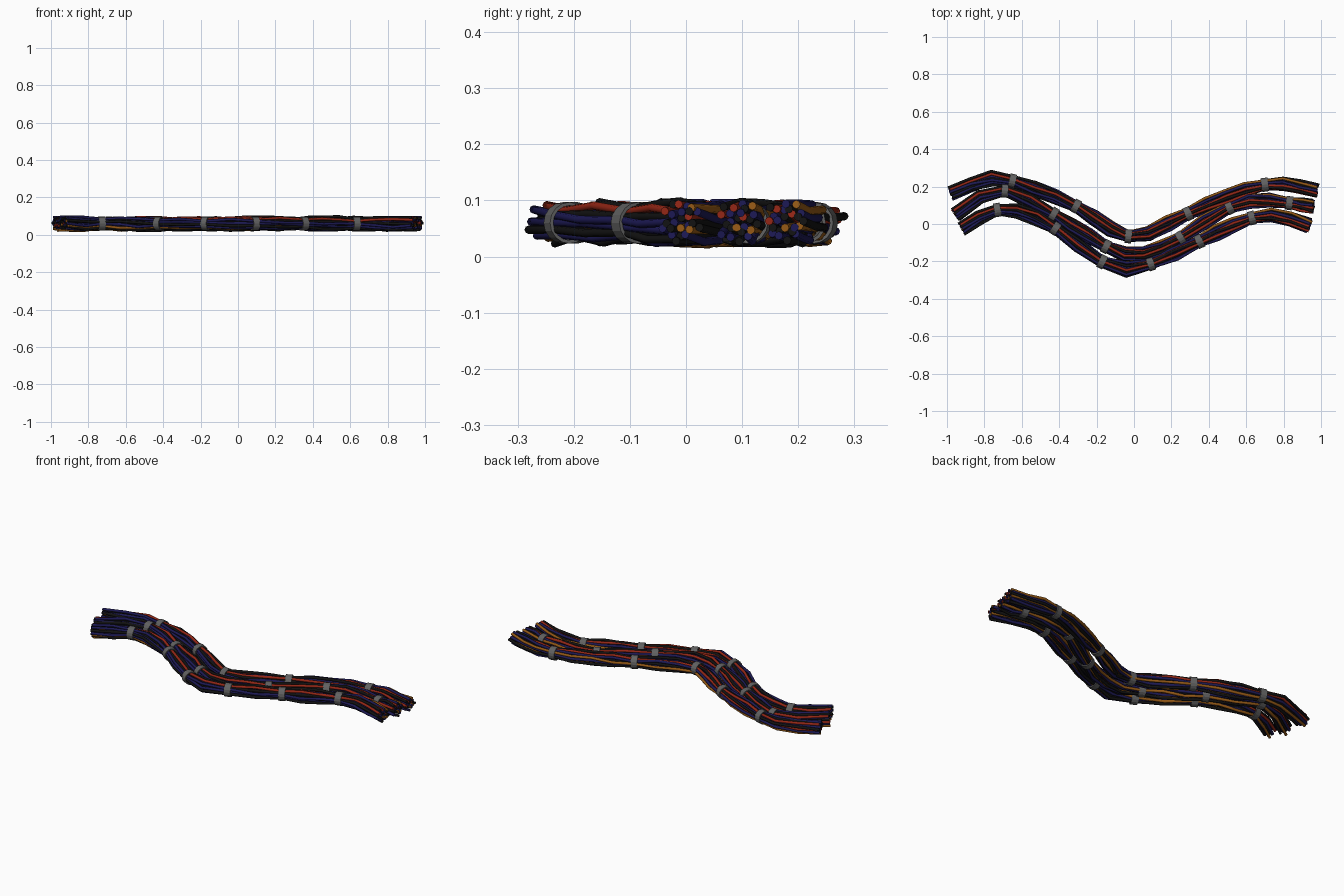
import bpy, bmesh, math, random
from mathutils import Vector

if "Cube" in bpy.data.objects:
    bpy.data.objects.remove(bpy.data.objects["Cube"])

random.seed(7)
WIRES, WIRE_R = 24, 0.0075
GOLDEN = math.pi * (3 - math.sqrt(5))
UP = Vector((0, 0, 1))


def material(name, rgb):
    m = bpy.data.materials.new(name)
    m.diffuse_color = (*rgb, 1)
    m.use_nodes = True
    m.node_tree.nodes["Principled BSDF"].inputs["Base Color"].default_value = m.diffuse_color
    return m


COLOURS = {
    "black": material("black", (0.006, 0.006, 0.006)),
    "navy": material("navy", (0.012, 0.01, 0.09)),
    "red": material("red", (0.3, 0.02, 0.008)),
    "orange": material("orange", (0.3, 0.1, 0.008)),
}
ORDER = ["black", "navy", "red", "black", "navy", "orange", "black", "navy"]
TIE = material("tie_grey", (0.12, 0.12, 0.12))

# Each bundle: a few centre line points seen from above, and tie positions in x
BUNDLES = {
    "back": ([(-.98, .165), (-.75, .245), (-.52, .185), (-.31, .095), (-.1, -.04),
              (.03, -.066), (.29, .055), (.7, .21), (.98, .178)],
             [-.65, -.31, -.03, .29, .7]),
    "middle": ([(-.955, .05), (-.84, .135), (-.69, .178), (-.43, .052), (-.15, -.12),
                (-.05, -.163), (.14, -.135), (.51, .088), (.66, .128), (.96, .092)],
               [-.69, -.43, -.15, .25, .51, .83]),
    "front": ([(-.92, -.025), (-.73, .075), (-.5, .025), (-.17, -.202), (-.04, -.243),
               (.09, -.213), (.35, -.093), (.63, .032), (.76, .045), (.94, -.01)],
              [-.73, -.42, -.17, .09, .35, .63]),
}


def height_at(pts, x):
    """Smooth y of the centre line at x (cubic through the points)."""
    n = len(pts) - 1

    def slope(i):
        a, b = pts[max(i - 1, 0)], pts[min(i + 1, n)]
        return (b[1] - a[1]) / (b[0] - a[0])
    i = max(k for k in range(n) if pts[k][0] <= x + 1e-6)
    (x0, y0), (x1, y1) = pts[i], pts[i + 1]
    h = x1 - x0
    t = (x - x0) / h
    d = y1 - y0
    m0, m1 = slope(i) * h, slope(i + 1) * h
    return y0 + t * (m0 + t * (3 * d - 2 * m0 - m1 + t * (m0 + m1 - 2 * d)))


def make_frames(pts, ties):
    """Cross-section centre, direction and tie flag along the bundle."""
    stops = [pts[0][0], *ties, pts[-1][0]]
    xs = []
    for a, b in zip(stops, stops[1:]):
        parts = max(2, round((b - a) / .11))
        xs += [a + (b - a) * k / parts for k in range(parts)]
    xs.append(stops[-1])
    line = [Vector((x, height_at(pts, x), .06)) for x in xs]
    last = len(line) - 1
    return [(c, (line[min(i + 1, last)] - line[max(i - 1, 0)]).normalized(), xs[i] in ties)
            for i, c in enumerate(line)]


def make_wires(name, paths, mat):
    """All wires of one colour in a bundle, as capped tubes."""
    cu = bpy.data.curves.new(name, 'CURVE')
    cu.dimensions = '3D'
    cu.bevel_depth, cu.bevel_resolution = WIRE_R, 2
    cu.use_fill_caps = True
    for path in paths:
        sp = cu.splines.new('POLY')
        sp.points.add(len(path) - 1)
        for p, co in zip(sp.points, path):
            p.co = (*co, 1)
    cu.materials.append(mat)
    ob = bpy.data.objects.new(name, cu)
    bpy.context.collection.objects.link(ob)
    bpy.ops.object.select_all(action='DESELECT')
    ob.select_set(True)
    bpy.context.view_layer.objects.active = ob
    bpy.ops.object.convert(target='MESH')
    bpy.ops.object.shade_smooth_by_angle(angle=math.radians(50))


def make_tie(name, centre, tangent, sides=16):
    """Flat band around the bundle."""
    bm = bmesh.new()
    side = UP.cross(tangent)
    rings = []
    for i in range(sides):
        a = math.tau * i / sides
        out = side * math.cos(a) + UP * math.sin(a)
        rings.append([bm.verts.new(centre + out * r + tangent * w)
                      for r, w in ((.031, -.018), (.037, -.018), (.037, .018), (.031, .018))])
    for i in range(sides):
        a, b = rings[i], rings[(i + 1) % sides]
        for j in range(4):
            k = (j + 1) % 4
            bm.faces.new((a[j], a[k], b[k], b[j]))
    bmesh.ops.recalc_face_normals(bm, faces=bm.faces)
    me = bpy.data.meshes.new(name)
    bm.to_mesh(me)
    bm.free()
    me.materials.append(TIE)
    bpy.context.collection.objects.link(bpy.data.objects.new(name, me))


for bundle, (pts, ties) in BUNDLES.items():
    frames = make_frames(pts, ties)
    # Wires spread over a disc, tight at ties and loose between
    groups = {c: [] for c in COLOURS}
    for w in range(WIRES):
        rad, ang = math.sqrt((w + .5) / WIRES), w * GOLDEN
        path = []
        for i, (c, t, tied) in enumerate(frames):
            r = rad * (.026 if tied else .037)
            jit = .001 if tied else .0045
            a = ang + .12 * i + random.uniform(-.15, .15)
            u = r * math.cos(a) + random.uniform(-jit, jit)
            v = r * math.sin(a) + random.uniform(-jit, jit)
            p = c + UP.cross(t) * u + UP * v
            if i in (0, len(frames) - 1):
                p += t * random.uniform(-.006, .006) + UP * .004
            p.z = max(p.z, WIRE_R + .002)
            path.append(p)
        groups[ORDER[(w * 5 + w // 8) % 8]].append(path)
    for colour, paths in groups.items():
        make_wires(f"{bundle}_wires_{colour}", paths, COLOURS[colour])
    # Ties
    for i, (c, t, tied) in enumerate(frames):
        if tied:
            make_tie(f"{bundle}_tie_{i}", c, t)
